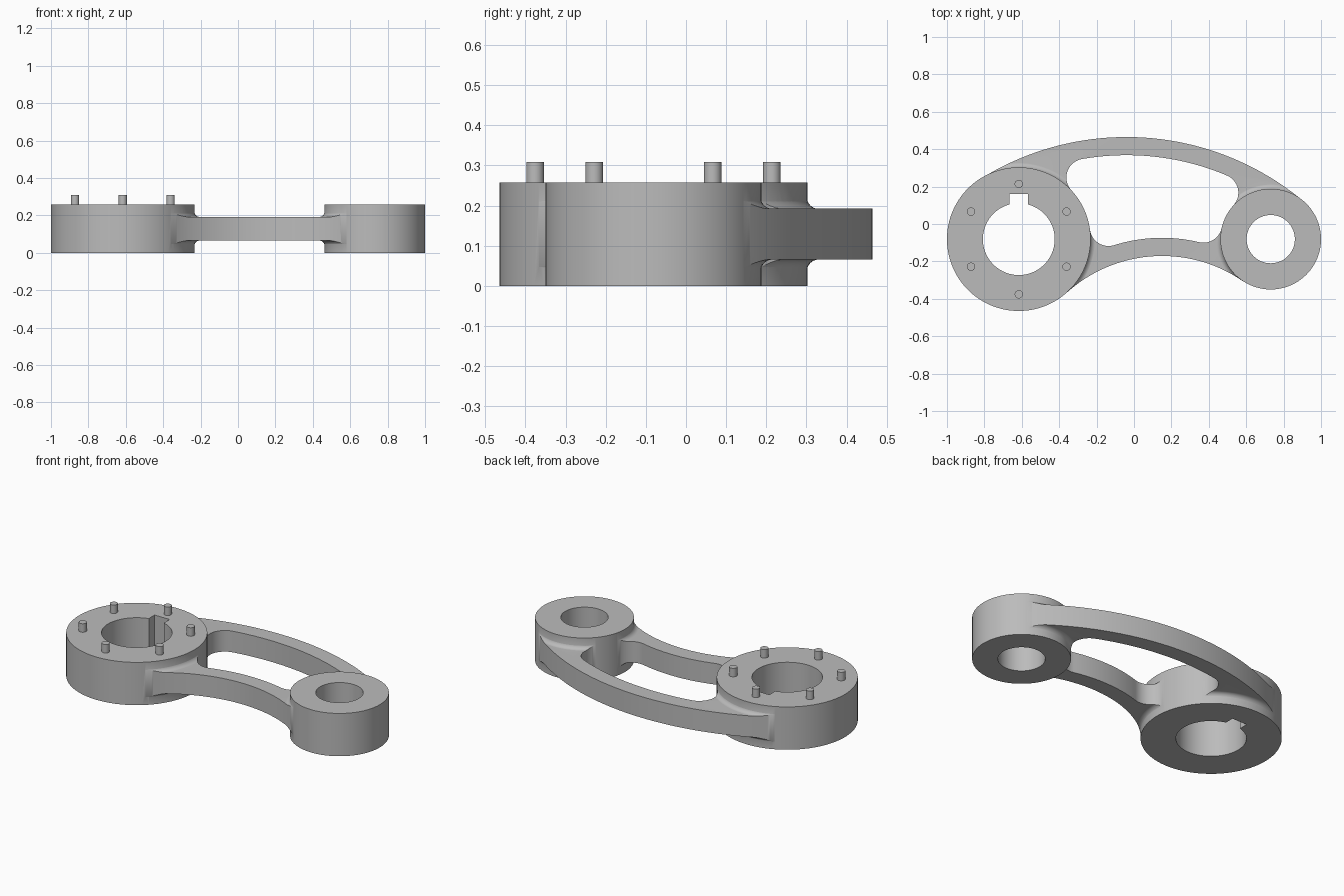
import bpy, bmesh, math
from mathutils import Vector

cube = bpy.data.objects.get("Cube")
if cube:
    bpy.data.objects.remove(cube, do_unlink=True)

HEIGHT, WEB_LOW, WEB_HIGH = 0.257, 0.065, 0.192
BIG, BIG_R, BIG_BORE = Vector((-0.616, -0.081)), 0.384, 0.192
SMALL, SMALL_R, SMALL_BORE = Vector((0.731, -0.081)), 0.269, 0.129
UPPER, UPPER_R = Vector((-0.04, -1.01)), 1.475     # upper arm arc
LOWER, LOWER_R = Vector((0.15, -0.931)), 0.76      # lower arm arc
ARM, CORNER, FILLET = 0.097, 0.1, 0.03

grey = bpy.data.materials.new("grey_metal")
grey.use_nodes = True
grey.diffuse_color = (0.5, 0.5, 0.5, 1)
grey.node_tree.nodes["Principled BSDF"].inputs["Base Color"].default_value = (0.5, 0.5, 0.5, 1)


def make_object(name, bm):
    bmesh.ops.recalc_face_normals(bm, faces=bm.faces)
    mesh = bpy.data.meshes.new(name)
    bm.to_mesh(mesh)
    bm.free()
    mesh.materials.append(grey)
    obj = bpy.data.objects.new(name, mesh)
    bpy.context.collection.objects.link(obj)
    return obj


def prism(name, outline, low, high):
    bm = bmesh.new()
    face = bm.faces.new([bm.verts.new((p[0], p[1], low)) for p in outline])
    top = bmesh.ops.extrude_face_region(bm, geom=[face])["geom"]
    verts = [v for v in top if isinstance(v, bmesh.types.BMVert)]
    bmesh.ops.translate(bm, vec=(0, 0, high - low), verts=verts)
    return make_object(name, bm)


def rectangle(x0, x1, y0, y1):
    return [(x0, y0), (x1, y0), (x1, y1), (x0, y1)]


def angle(start, end):
    d = end - start
    return math.atan2(d.y, d.x)


def arc(center, radius, a0, a1, steps=16):
    # shortest way round from a0 to a1
    sweep = (a1 - a0 + math.pi) % (2 * math.pi) - math.pi
    angles = [a0 + sweep * i / steps for i in range(steps + 1)]
    return [center + radius * Vector((math.cos(a), math.sin(a))) for a in angles]


def disc(center, radius, steps=128):
    turn = 2 * math.pi / steps
    return [center + radius * Vector((math.cos(i * turn), math.sin(i * turn))) for i in range(steps)]


def corner_center(c1, r1, c2, r2):
    # upper crossing of two circles
    d = c2 - c1
    along = (r1 * r1 - r2 * r2 + d.length_squared) / (2 * d.length)
    side = math.sqrt(r1 * r1 - along * along)
    d.normalize()
    normal = Vector((-d.y, d.x))
    return max((c1 + d * along + normal * s for s in (side, -side)), key=lambda p: p.y)


def combine(target, tool, operation):
    mod = target.modifiers.new("combine", "BOOLEAN")
    mod.operation, mod.solver, mod.object = operation, "EXACT", tool
    bpy.context.view_layer.update()
    result = bpy.data.meshes.new_from_object(
        target.evaluated_get(bpy.context.evaluated_depsgraph_get()))
    target.modifiers.clear()
    target.data = result
    bpy.data.objects.remove(tool, do_unlink=True)


def collar(name, center, radius):
    # turned flare that blends the web into a hub, above and below
    reach, low, high = radius - 0.002, WEB_LOW + 0.0005, WEB_HIGH - 0.0005
    quarter = [i * math.pi / 16 for i in range(9)]
    upper = [(reach + FILLET * (1 - math.sin(a)), high + FILLET * (1 - math.cos(a)))
             for a in quarter]
    lower = [(r, low + high - z) for r, z in reversed(upper)]
    profile = [(0, low - FILLET)] + lower + upper + [(0, high + FILLET)]
    bm = bmesh.new()
    verts = [bm.verts.new((center.x + r, center.y, z)) for r, z in profile]
    edges = [bm.edges.new(pair) for pair in zip(verts, verts[1:])]
    bmesh.ops.spin(bm, geom=verts + edges, cent=(center.x, center.y, 0), axis=(0, 0, 1),
                   angle=2 * math.pi, steps=96)
    bmesh.ops.remove_doubles(bm, verts=bm.verts, dist=0.00001)
    return make_object(name, bm)


# Outer footprint of the two arms, ending inside the hubs
footprint = arc(UPPER, UPPER_R, angle(UPPER, BIG), angle(UPPER, SMALL), 64) + [SMALL]
footprint += arc(LOWER, LOWER_R, angle(LOWER, SMALL), angle(LOWER, BIG), 48) + [BIG]

# Window between the arms, with rounded corners tangent to arms and hubs
in_r, low_r = UPPER_R - ARM, LOWER_R + ARM
low_left = corner_center(BIG, BIG_R + CORNER, LOWER, low_r + CORNER)
low_right = corner_center(SMALL, SMALL_R + CORNER, LOWER, low_r + CORNER)
up_right = corner_center(SMALL, SMALL_R + CORNER, UPPER, in_r - CORNER)
up_left = corner_center(BIG, BIG_R + CORNER, UPPER, in_r - CORNER)
window = arc(LOWER, low_r, angle(LOWER, low_left), angle(LOWER, low_right), 32)
window += arc(low_right, CORNER, angle(low_right, LOWER), angle(low_right, SMALL))[1:]
window += arc(SMALL, SMALL_R - 0.01, angle(SMALL, low_right), angle(SMALL, up_right))
window += arc(up_right, CORNER, angle(up_right, SMALL), angle(UPPER, up_right))
window += arc(UPPER, in_r, angle(UPPER, up_right), angle(UPPER, up_left), 48)[1:]
window += arc(up_left, CORNER, angle(UPPER, up_left), angle(up_left, BIG))[1:]
window += arc(BIG, BIG_R - 0.01, angle(BIG, up_left), angle(BIG, low_left))
window += arc(low_left, CORNER, angle(low_left, BIG), angle(low_left, LOWER))[:-1]

# Web: slab with flared collars, trimmed to the footprint
body = prism("lever_body", rectangle(-1.3, 1.3, -0.9, 0.9), WEB_LOW, WEB_HIGH)
combine(body, collar("big_collar", BIG, BIG_R), "UNION")
combine(body, collar("small_collar", SMALL, SMALL_R), "UNION")
combine(body, prism("footprint", footprint, -0.1, 0.4), "INTERSECT")
combine(body, prism("window", window, -0.2, 0.5), "DIFFERENCE")

# Hubs, bores and keyway
for center, radius in ((BIG, BIG_R), (SMALL, SMALL_R)):
    combine(body, prism("hub", disc(center, radius), 0, HEIGHT), "UNION")
for center, radius in ((BIG, BIG_BORE), (SMALL, SMALL_BORE)):
    combine(body, prism("bore", disc(center, radius, 96), -0.1, 0.4), "DIFFERENCE")
keyway = rectangle(BIG.x - 0.05, BIG.x + 0.05, BIG.y, 0.16)
combine(body, prism("keyway", keyway, -0.1, 0.4), "DIFFERENCE")

# Six pins on the big hub
parts = [body]
for i in range(6):
    a = math.radians(30 + 60 * i)
    spot = BIG + 0.295 * Vector((math.cos(a), math.sin(a)))
    parts.append(prism(f"pin_{i + 1}", disc(spot, 0.022, 32), HEIGHT - 0.02, 0.308))

# Smooth round walls, crisp rims
bpy.ops.object.select_all(action="DESELECT")
for part in parts:
    part.select_set(True)
bpy.context.view_layer.objects.active = body
bpy.ops.object.shade_smooth_by_angle(angle=math.radians(30))
